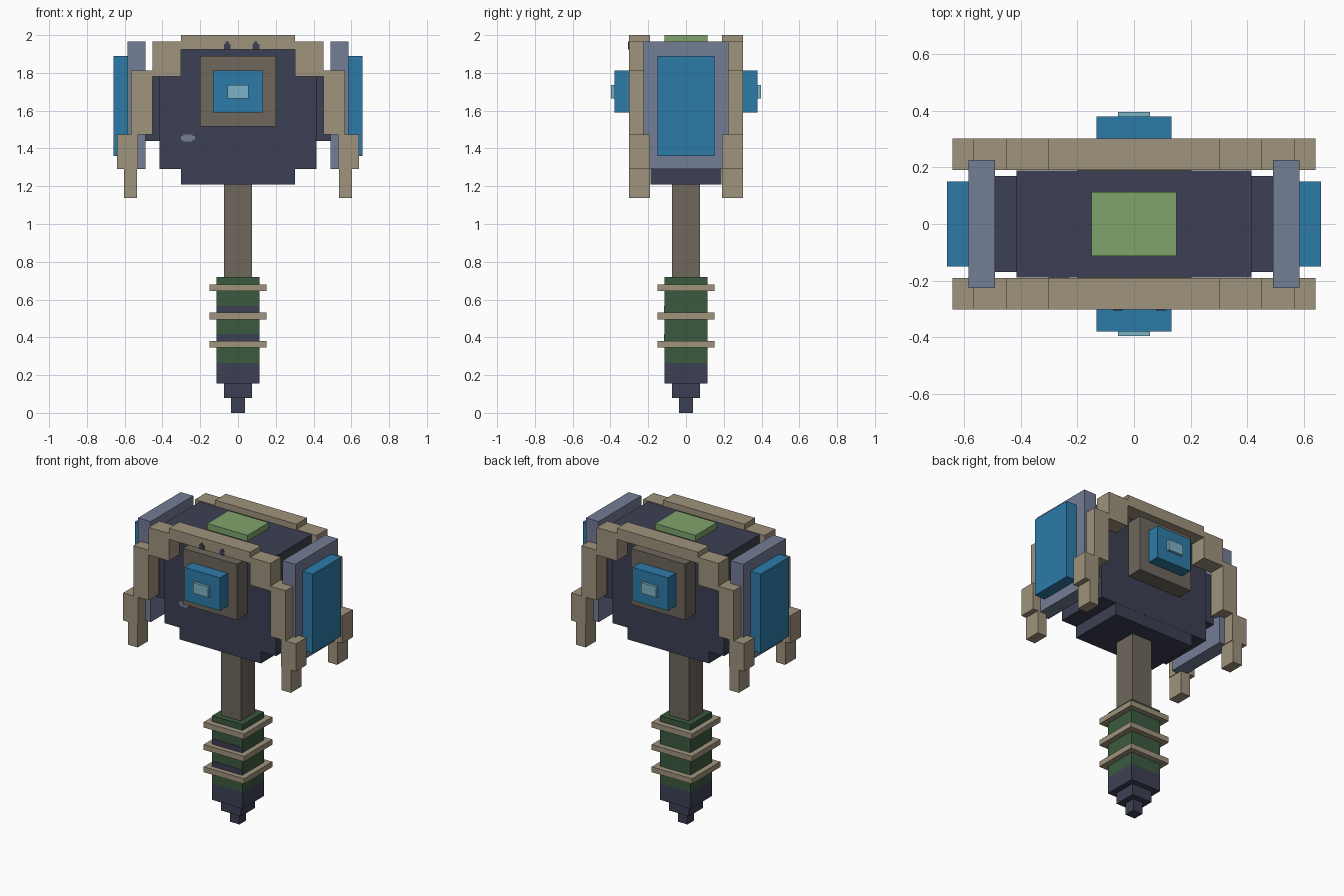
import bpy
import bmesh
from mathutils import Matrix, Vector

default = bpy.data.objects.get("Cube")
if default:
    bpy.data.objects.remove(default, do_unlink=True)


def material(name, hex_code):
    def linear(c):
        return c / 12.92 if c <= 0.04045 else ((c + 0.055) / 1.055) ** 2.4
    rgb = [linear(v / 255) for v in bytes.fromhex(hex_code)]
    mat = bpy.data.materials.new(name)
    mat.use_nodes = True
    mat.diffuse_color = (*rgb, 1)
    bsdf = next(n for n in mat.node_tree.nodes if n.type == 'BSDF_PRINCIPLED')
    bsdf.inputs["Base Color"].default_value = (*rgb, 1)
    return mat


NAVY = material("dark navy", "3c4053")
TAN = material("tan", "9f937c")
BROWN = material("grey brown", "6e675c")
BLUE = material("blue", "2d7ba9")
PALE = material("pale blue", "7cb3c7")
SLATE = material("slate", "747d96")
GREEN = material("dark green", "3b5a3f")
LIME = material("light green", "80a46c")


def box(name, mat, x, y, z, mirror=""):
    """Box from (min, max) ranges, repeated across the axes in mirror."""
    lo, hi = (Vector(p) for p in zip(x, y, z))
    signs_x = (1, -1) if "x" in mirror else (1,)
    signs_y = (1, -1) if "y" in mirror else (1,)
    bm = bmesh.new()
    for sx in signs_x:
        for sy in signs_y:
            mid = (lo + hi) / 2 * 1.0
            mid.x *= sx
            mid.y *= sy
            bmesh.ops.create_cube(bm, size=1, matrix=Matrix.Translation(mid)
                                  @ Matrix.Diagonal((*(hi - lo), 1)))
    mesh = bpy.data.meshes.new(name)
    bm.to_mesh(mesh)
    bm.free()
    mesh.materials.append(mat)
    obj = bpy.data.objects.new(name, mesh)
    bpy.context.collection.objects.link(obj)
    return obj


def around(half):
    return (-half, half)


# Handle: stepped tip, grip, rings and shaft
for name, mat, half, z in (
        ("handle_tip", NAVY, 0.036, (0, 0.08)),
        ("handle_step", NAVY, 0.075, (0.08, 0.155)),
        ("handle_base", NAVY, 0.113, (0.155, 0.265)),
        ("grip", GREEN, 0.113, (0.265, 0.72)),
        ("shaft", BROWN, 0.075, (0.72, 1.21))):
    box(name, mat, around(half), around(half), z)
for i in range(3):
    low = 0.345 + 0.15 * i
    box(f"grip_ring_{i + 1}", TAN, around(0.15), around(0.15), (low, low + 0.036))
    if i < 2:
        box(f"grip_band_{i + 1}", NAVY, around(0.113), (-0.116, -0.112),
            (low + 0.036, low + 0.072))

# Head core
box("head_base", NAVY, around(0.302), around(0.188), (1.21, 1.29))
box("head_body", NAVY, around(0.415), around(0.189), (1.29, 1.96))
box("side_connector", NAVY, (0.415, 0.49), around(0.169), (1.44, 1.78), "x")
box("top_plate", LIME, around(0.15), around(0.113), (1.96, 2.0))

# Side panels
box("side_panel", SLATE, (0.49, 0.584), around(0.226), (1.29, 1.965), "x")
box("side_window", BLUE, (0.584, 0.66), around(0.15), (1.36, 1.89), "x")

# Face blocks on front and back
box("face_frame", BROWN, around(0.202), (0.189, 0.297), (1.515, 1.89), "y")
box("face_window", BLUE, around(0.132), (0.297, 0.379), (1.59, 1.812), "y")
box("face_light", PALE, around(0.056), (0.379, 0.396), (1.665, 1.737), "y")

# Stepped tan ribs on front and back
rib = (0.19, 0.302)
box("rib_top", TAN, around(0.302), rib, (1.925, 2.0), "y")
for name, x, z in (
        ("rib_shoulder", (0.302, 0.452), (1.78, 1.965)),
        ("rib_arm", (0.452, 0.566), (1.475, 1.812)),
        ("rib_forearm", (0.53, 0.641), (1.29, 1.475)),
        ("rib_claw", (0.534, 0.604), (1.137, 1.29))):
    box(name, TAN, x, rib, z, "xy")

# Small front details
for i, x in enumerate((-0.057, 0.095)):
    box(f"rib_notch_{i + 1}", NAVY, (x - 0.018, x + 0.018), (-0.306, -0.301), (1.925, 1.953))
    box(f"rib_notch_cap_{i + 1}", NAVY, (x - 0.009, x + 0.009), (-0.306, -0.301), (1.953, 1.965))
box("body_mark", SLATE, (-0.29, -0.24), (-0.194, -0.188), (1.438, 1.475))
box("body_mark_wide", SLATE, (-0.302, -0.228), (-0.193, -0.188), (1.446, 1.467))
